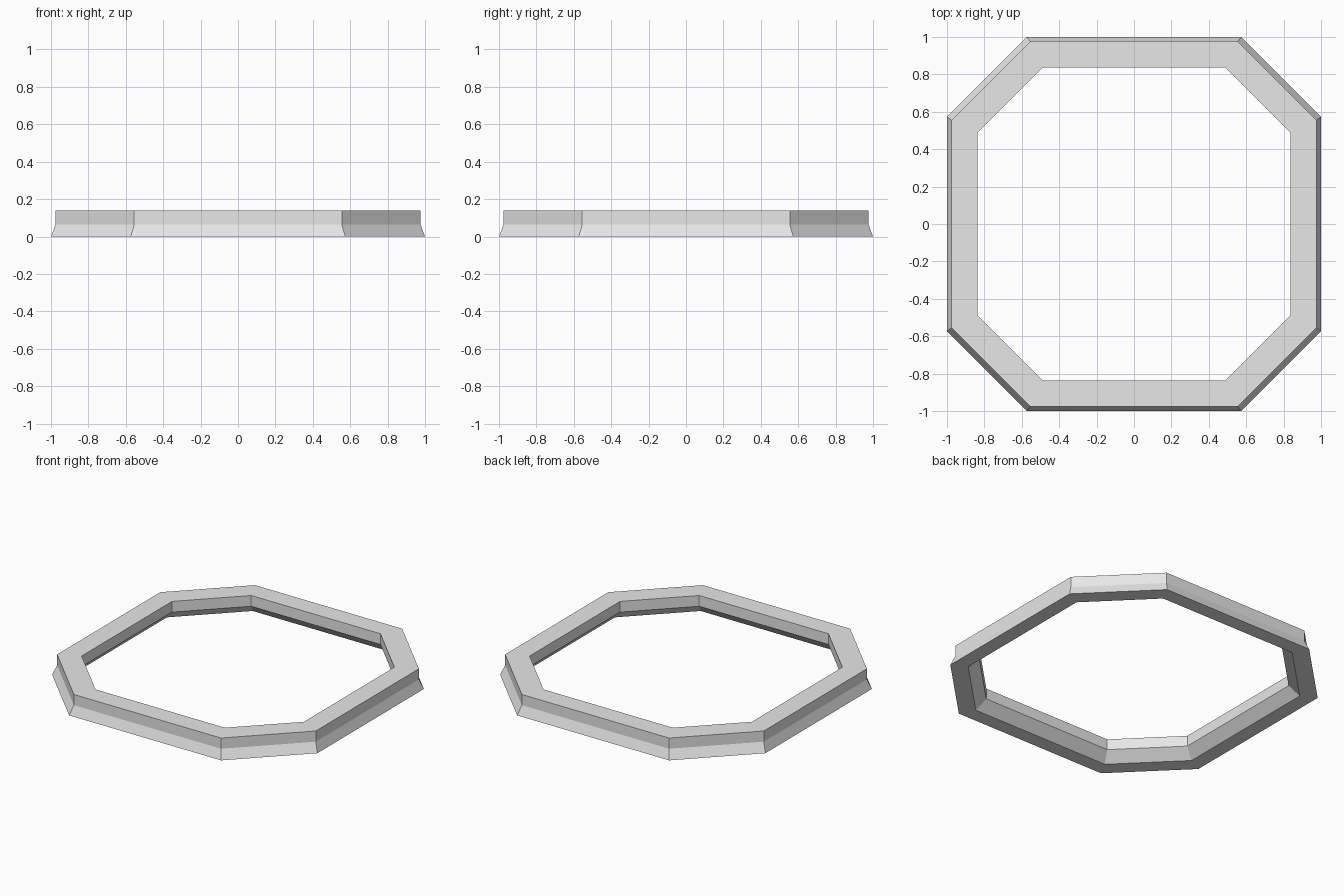
import bpy, bmesh

if "Cube" in bpy.data.objects:
    bpy.data.objects.remove(bpy.data.objects["Cube"])

# single light grey
mat = bpy.data.materials.new("light_grey")
mat.diffuse_color = (0.8, 0.8, 0.8, 1)
mat.use_nodes = True
mat.node_tree.nodes["Principled BSDF"].inputs["Base Color"].default_value = mat.diffuse_color

# cross-section of the ring: (flat distance, corner offset, height)
profile = [(1.0, 0.573, 0.0), (0.975, 0.555, 0.065), (0.975, 0.555, 0.138),
           (0.838, 0.487, 0.138), (0.838, 0.487, 0.065), (0.9, 0.52, 0.0)]

# octagonal loops bridged into a closed ring
bm = bmesh.new()
loops = []
for a, b, z in profile:
    corners = [(a, -b), (a, b), (b, a), (-b, a), (-a, b), (-a, -b), (-b, -a), (b, -a)]
    loops.append([bm.verts.new((x, y, z)) for x, y in corners])
for i, lo in enumerate(loops):
    hi = loops[(i + 1) % len(loops)]
    for j in range(8):
        k = (j + 1) % 8
        bm.faces.new((lo[j], lo[k], hi[k], hi[j]))
bmesh.ops.recalc_face_normals(bm, faces=bm.faces)

mesh = bpy.data.meshes.new("octagonal_ring")
bm.to_mesh(mesh)
bm.free()
mesh.materials.append(mat)
ring = bpy.data.objects.new("octagonal_ring", mesh)
bpy.context.collection.objects.link(ring)
